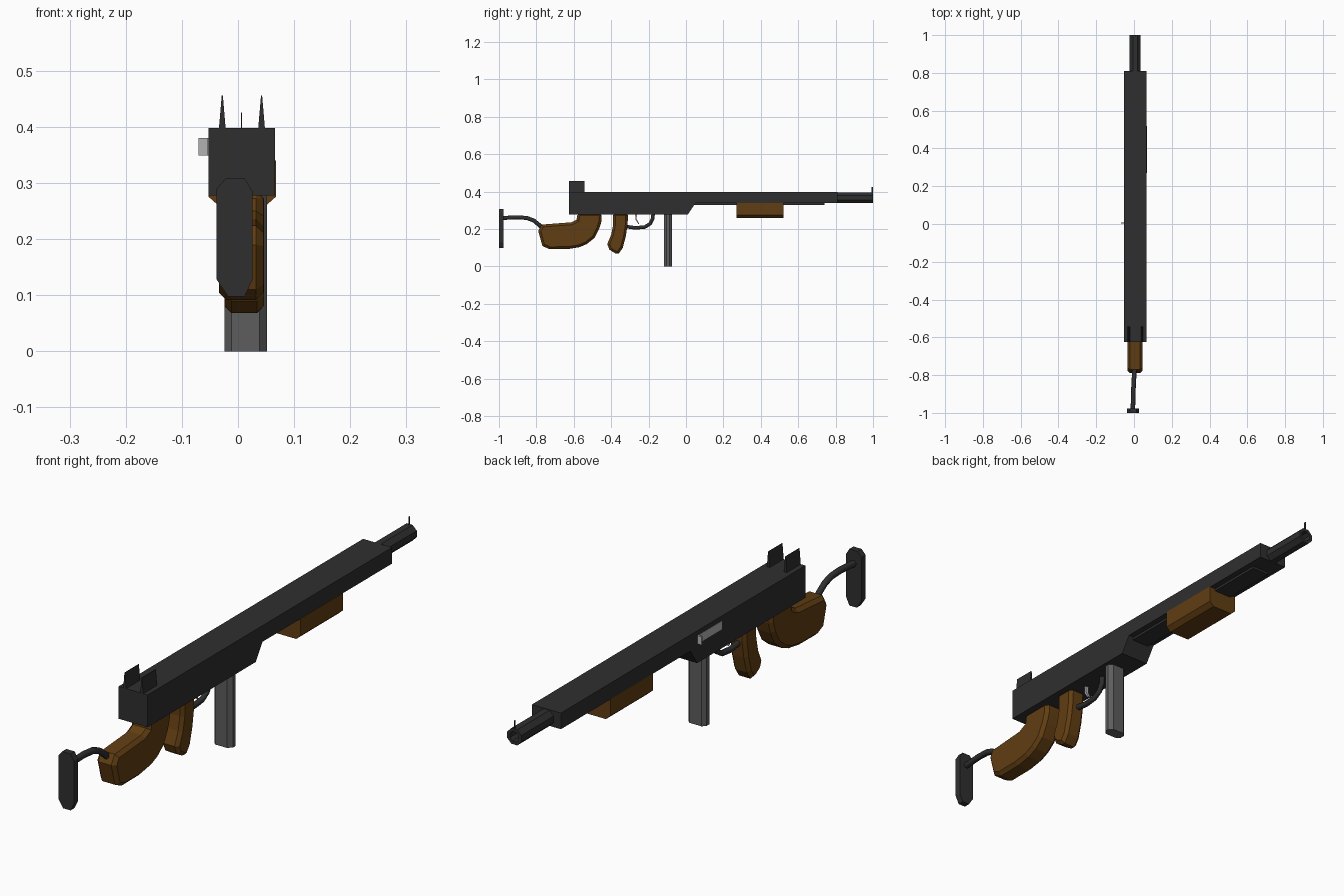
import bpy, bmesh, math
from mathutils import Vector, Matrix

if "Cube" in bpy.data.objects:
    bpy.data.objects.remove(bpy.data.objects["Cube"])

CX = 0.0065  # centre line of the body


def material(name, rgb):
    m = bpy.data.materials.new(name)
    m.diffuse_color = (*rgb, 1)
    m.use_nodes = True
    m.node_tree.nodes["Principled BSDF"].inputs["Base Color"].default_value = m.diffuse_color
    return m


DARK = material("dark_metal", (0.028, 0.028, 0.028))
WOOD = material("wood", (0.12, 0.048, 0.006))
STEEL = material("grey_steel", (0.11, 0.11, 0.11))
BRIGHT = material("bright_steel", (0.45, 0.45, 0.45))


def finish(name, bm, mat):
    bmesh.ops.recalc_face_normals(bm, faces=bm.faces)
    me = bpy.data.meshes.new(name)
    bm.to_mesh(me)
    bm.free()
    me.materials.append(mat)
    ob = bpy.data.objects.new(name, me)
    bpy.context.collection.objects.link(ob)
    return ob


def prism(name, pts, axis, lo, hi, mat, bevel=0):
    """Extrude a 2D profile along an axis: x uses (y,z), y uses (x,z), z uses (x,y)."""
    i = "xyz".index(axis)

    def place(p):
        c = list(p)
        c.insert(i, lo)
        return c
    bm = bmesh.new()
    face = bm.faces.new([bm.verts.new(place(p)) for p in pts])
    out = bmesh.ops.extrude_face_region(bm, geom=[face], use_keep_orig=True)
    step = Vector((0, 0, 0))
    step[i] = hi - lo
    bmesh.ops.translate(bm, vec=step, verts=[v for v in out["geom"] if isinstance(v, bmesh.types.BMVert)])
    ob = finish(name, bm, mat)
    if bevel:
        b = ob.modifiers.new("edge_chamfer", "BEVEL")
        b.width = bevel
        b.segments = 1
        b.limit_method = "ANGLE"
        b.angle_limit = math.radians(75)
    return ob


def box(name, x, y, z, mat, bevel=0):
    return prism(name, [(y[0], z[0]), (y[1], z[0]), (y[1], z[1]), (y[0], z[1])], "x", x[0], x[1], mat, bevel)


def tube(name, pts, radius, mat):
    cu = bpy.data.curves.new(name, "CURVE")
    cu.dimensions = "3D"
    cu.bevel_depth = radius
    cu.bevel_resolution = 1
    cu.use_fill_caps = True
    sp = cu.splines.new("POLY")
    sp.points.add(len(pts) - 1)
    for q, p in zip(sp.points, pts):
        q.co = (*p, 1)
    cu.materials.append(mat)
    ob = bpy.data.objects.new(name, cu)
    bpy.context.collection.objects.link(ob)


# receiver, deep at the rear and shallow under the barrel
prism("receiver", [(-0.625, 0.278), (0.01, 0.278), (0.05, 0.338), (0.81, 0.338), (0.81, 0.398), (-0.625, 0.398)],
      "x", -0.053, 0.066, DARK)
box("lower_rail", (-0.03, 0.043), (0.04, 0.74), (0.329, 0.34), DARK)

# eight-sided hollow barrel
bm = bmesh.new()
k = 1 / math.cos(math.pi / 8)
loop = [bm.verts.new((r * k, y, 0)) for r, y in [(0.029, 0.78), (0.029, 1.0), (0.018, 1.0), (0.018, 0.9), (0, 0.9)]]
edges = [bm.edges.new(e) for e in zip(loop, loop[1:])]
bmesh.ops.spin(bm, geom=loop + edges, cent=(0, 0, 0), axis=(0, 1, 0), angle=2 * math.pi, steps=8)
bmesh.ops.remove_doubles(bm, verts=bm.verts, dist=0.0001)
bmesh.ops.transform(bm, matrix=Matrix.Translation((0.0055, 0, 0.367)) @ Matrix.Rotation(math.pi / 8, 4, "Y"),
                    verts=bm.verts)
finish("barrel", bm, DARK)

# sights
box("front_sight", (CX - 0.001, CX + 0.001), (0.992, 1.0), (0.39, 0.426), DARK)
for side, x in (("left", -0.028), ("right", 0.042)):
    prism("rear_sight_" + side, [(x - 0.006, 0.397), (x + 0.006, 0.397), (x + 0.001, 0.456), (x - 0.001, 0.456)],
          "y", -0.625, -0.543, DARK)

# bolt plate with its thin handle tab
box("bolt_plate", (-0.054, -0.05), (-0.135, 0.006), (0.349, 0.38), BRIGHT)
box("bolt_handle", (-0.07, -0.052), (0.002, 0.009), (0.349, 0.38), BRIGHT)

# handguard with chamfered lower edges
prism("handguard", [(-0.053, 0.34), (-0.053, 0.276), (-0.035, 0.26), (0.05, 0.26), (0.068, 0.276), (0.068, 0.34)],
      "y", 0.27, 0.52, WOOD)

# wooden shoulder piece and pistol grip
prism("rear_grip", [(-0.58, 0.285), (-0.45, 0.285), (-0.452, 0.24), (-0.465, 0.2), (-0.49, 0.152), (-0.53, 0.12),
                    (-0.57, 0.103), (-0.63, 0.093), (-0.73, 0.092), (-0.768, 0.11), (-0.79, 0.19), (-0.77, 0.224),
                    (-0.613, 0.236), (-0.585, 0.25)], "x", -0.034, 0.045, WOOD, 0.013)
prism("pistol_grip", [(-0.39, 0.285), (-0.31, 0.285), (-0.312, 0.225), (-0.322, 0.16), (-0.338, 0.1), (-0.36, 0.068),
                      (-0.378, 0.07), (-0.41, 0.09), (-0.421, 0.12), (-0.4, 0.17), (-0.39, 0.22)],
      "x", -0.024, 0.046, WOOD, 0.012)

# trigger and guard
tube("trigger_guard", [(CX, -0.175, 0.29), (CX, -0.178, 0.255), (CX, -0.192, 0.228), (CX, -0.22, 0.211),
                       (CX, -0.27, 0.206), (CX, -0.325, 0.214)], 0.011, DARK)
prism("trigger", [(-0.272, 0.285), (-0.262, 0.285), (-0.264, 0.255), (-0.25, 0.228), (-0.256, 0.228), (-0.27, 0.25)],
      "x", CX - 0.006, CX + 0.006, BRIGHT)

# magazine with chamfered corners
prism("magazine", [(-0.024, -0.105), (-0.012, -0.118), (0.038, -0.118), (0.052, -0.103), (0.052, -0.088),
                   (0.038, -0.074), (-0.012, -0.074), (-0.024, -0.087)], "z", 0, 0.285, STEEL)

# shoulder strut and butt plate
tube("stock_strut", [(0.005, -0.755, 0.19), (0.002, -0.785, 0.222), (0, -0.815, 0.246), (-0.002, -0.85, 0.259),
                     (-0.004, -0.9, 0.263), (-0.006, -0.985, 0.259)], 0.012, DARK)
prism("butt_plate", [(-0.038, 0.128), (-0.018, 0.098), (0.012, 0.098), (0.026, 0.128), (0.026, 0.285),
                     (0.012, 0.308), (-0.022, 0.308), (-0.038, 0.29)], "y", -1.0, -0.976, DARK)
